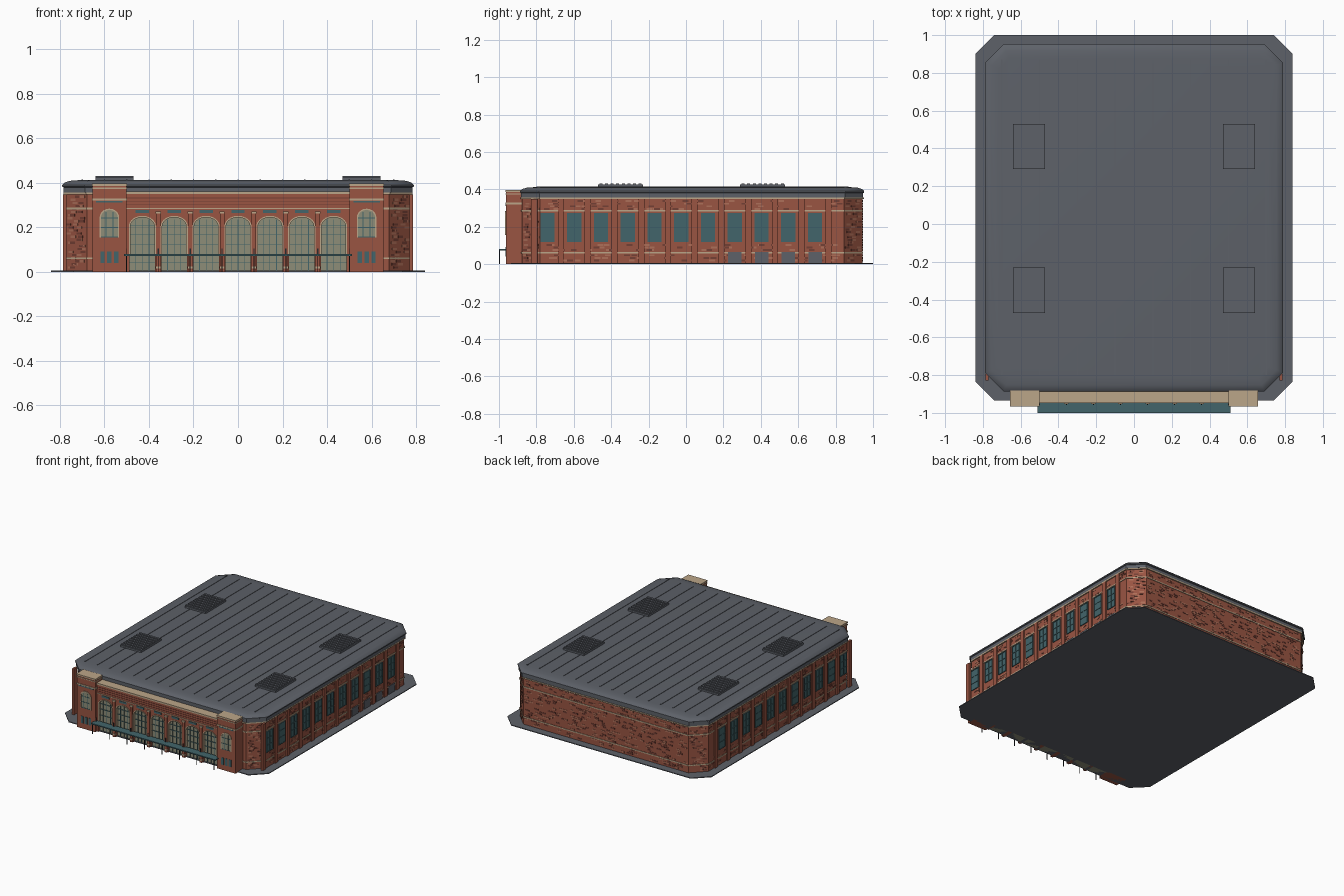
import bpy, bmesh, math, random
from mathutils import Matrix, Vector

random.seed(4)
if "Cube" in bpy.data.objects:
    bpy.data.objects.remove(bpy.data.objects["Cube"])


def material(name, rgb):
    m = bpy.data.materials.new(name)
    m.use_nodes = True
    m.diffuse_color = (*rgb, 1)
    m.node_tree.nodes["Principled BSDF"].inputs["Base Color"].default_value = (*rgb, 1)
    return m


BRICK = material("red brick", (0.32, 0.09, 0.055))
DARK_BRICK = material("dark brick", (0.17, 0.05, 0.035))
LIGHT_BRICK = material("light brick", (0.42, 0.16, 0.10))
STONE = material("tan stone", (0.50, 0.38, 0.25))
SLATE = material("slate grey", (0.11, 0.12, 0.14))
TEAL = material("teal metal", (0.055, 0.13, 0.145))
GLASS = material("pale glass", (0.27, 0.27, 0.19))
BLACK = material("dark iron", (0.02, 0.024, 0.028))


def finish(name, bm, mat, smooth=False):
    bmesh.ops.recalc_face_normals(bm, faces=bm.faces)
    me = bpy.data.meshes.new(name)
    bm.to_mesh(me)
    bm.free()
    me.materials.append(mat)
    ob = bpy.data.objects.new(name, me)
    bpy.context.collection.objects.link(ob)
    if smooth:
        bpy.ops.object.select_all(action="DESELECT")
        ob.select_set(True)
        bpy.context.view_layer.objects.active = ob
        bpy.ops.object.shade_smooth_by_angle(angle=math.radians(30))
    return ob


def boxes(name, mat, items):
    """Each item is (x0, x1, y0, y1, z0, z1)."""
    bm = bmesh.new()
    for x0, x1, y0, y1, z0, z1 in items:
        centre = Vector((x0 + x1, y0 + y1, z0 + z1)) / 2
        size = Matrix.Diagonal((x1 - x0, y1 - y0, z1 - z0, 1))
        bmesh.ops.create_cube(bm, size=1, matrix=Matrix.Translation(centre) @ size)
    return finish(name, bm, mat)


def octagon(hx, y0, y1, c):
    return [(-hx + c, y0), (hx - c, y0), (hx, y0 + c), (hx, y1 - c),
            (hx - c, y1), (-hx + c, y1), (-hx, y1 - c), (-hx, y0 + c)]


def loft(name, mat, hx, y0, y1, c, rings, smooth=False):
    """Stack octagons given as (inset, height)."""
    bm = bmesh.new()
    loops = [[bm.verts.new((x, y, z)) for x, y in octagon(hx - i, y0 + i, y1 - i, c - i * 0.59)]
             for i, z in rings]
    for a, b in zip(loops, loops[1:]):
        for k in range(8):
            bm.faces.new((a[k], a[(k + 1) % 8], b[(k + 1) % 8], b[k]))
    bm.faces.new(loops[0])
    bm.faces.new(loops[-1])
    return finish(name, bm, mat, smooth)


def extrude_front(name, mat, outlines, y0, y1):
    """Extrude front-facing outlines from y0 back to y1."""
    bm = bmesh.new()
    for pts in outlines:
        f = bm.faces.new([bm.verts.new((x, y0, z)) for x, z in pts])
        new = bmesh.ops.extrude_face_region(bm, geom=[f])["geom"]
        bmesh.ops.translate(bm, vec=(0, y1 - y0, 0),
                            verts=[v for v in new if isinstance(v, bmesh.types.BMVert)])
        f.normal_update()
    return finish(name, bm, mat)


def arch(c, w, spring, rise, n=10):
    """Arch points from right to left."""
    return [(c + w * math.cos(math.pi * k / n), spring + rise * math.sin(math.pi * k / n))
            for k in range(n + 1)]


def arch_band(c, w, z0, spring, rise, t):
    outer = arch(c, w + t, spring, rise + t)
    inner = arch(c, w, spring, rise)
    return ([(c + w + t, z0)] + outer + [(c - w - t, z0), (c - w, z0)]
            + inner[::-1] + [(c + w, z0)])


# Ground slab, main walls and stone courses
loft("ground_slab", SLATE, 0.84, -0.935, 1.0, 0.10, [(0, 0), (0, 0.006)])
WALL = (0.777, -0.878, 0.943, 0.098)
loft("main_walls", BRICK, *WALL, [(0, 0.006), (0, 0.36)])
for label, z in (("lower", 0.057), ("upper", 0.281)):
    loft(label + "_stone_course", STONE, *WALL, [(-0.004, z), (-0.004, z + 0.008)])
loft("stone_eaves_band", STONE, *WALL, [(-0.008, 0.348), (-0.008, 0.357)])

# Cornice and softly curved roof
loft("cornice", SLATE, 0.79, -0.887, 0.953, 0.10,
     [(0.006, 0.356), (0.006, 0.380), (0, 0.383), (0, 0.391)])
loft("roof", SLATE, 0.79, -0.887, 0.953, 0.10,
     [(0, 0.391), (0.012, 0.402), (0.035, 0.409), (0.075, 0.412)], True)
boxes("roof_seams", SLATE, [(x / 10 - 0.003, x / 10 + 0.003, -0.80, 0.87, 0.41, 0.415)
                            for x in range(-7, 8)])

# Rooftop vents with slats
vents, slats = [], []
for x in (-0.64, 0.47):
    for y in (-0.47, 0.29):
        vents.append((x, x + 0.17, y, y + 0.24, 0.41, 0.425))
        slats += [(x, x + 0.17, y + k * 0.03 + 0.007, y + k * 0.03 + 0.023, 0.425, 0.431)
                  for k in range(8)]
boxes("roof_vents", SLATE, vents)
boxes("roof_vent_slats", SLATE, slats)

# Scattered bricks on every wall
edges = octagon(*WALL)
for mat, name in ((DARK_BRICK, "dark_bricks"), (LIGHT_BRICK, "light_bricks")):
    bm = bmesh.new()
    for k in range(8):
        a, b = Vector(edges[k]), Vector(edges[(k + 1) % 8])
        d = (b - a).normalized()
        length = (b - a).length
        side = k in (2, 6)
        for row in range(24):
            z = 0.02 + row * 0.0138
            if k == 0 or (side and 0.105 < z < 0.29):
                continue
            for _ in range(max(1, int(length * 6))):
                p = a + d * random.uniform(0.02, length - 0.02)
                mtx = (Matrix.Translation((p.x, p.y, z))
                       @ Matrix.Rotation(math.atan2(d.y, d.x), 4, "Z")
                       @ Matrix.Diagonal((0.03, 0.004, 0.010, 1)))
                bmesh.ops.create_cube(bm, size=1, matrix=mtx)
    finish(name, bm, mat)

# Side windows, pilasters and loading doors
PITCH = 0.143
window_y = [-0.74 + PITCH * k for k in range(11)]
for s, label in ((1, "left"), (-1, "right")):
    def out(y0, y1, z0, z1, depth):
        xs = sorted((s * 0.77, s * (0.777 + depth)))
        return (*xs, y0, y1, z0, z1)
    boxes(label + "_windows", TEAL, [out(y - 0.038, y + 0.038, 0.12, 0.275, 0.003) for y in window_y])
    bars = [out(y + o - 0.002, y + o + 0.002, 0.12, 0.275, 0.006)
            for y in window_y for o in (-0.036, 0, 0.036)]
    bars += [out(y - 0.038, y + 0.038, z, z + 0.004, 0.006) for y in window_y for z in (0.12, 0.17, 0.22, 0.271)]
    boxes(label + "_window_bars", TEAL, bars)
    boxes(label + "_pilasters", BRICK, [out(y - 0.0885, y - 0.0545, 0.006, 0.348, 0.009)
                                        for y in window_y + [window_y[-1] + PITCH]])
boxes("loading_doors", SLATE, [(0.77, 0.783, y - 0.036, y + 0.036, 0.006, 0.066) for y in window_y[7:]])

# Front arcade of seven arched bays
BAY = 1.003 / 7
bays = [BAY * k for k in range(-3, 4)]
HALF, SPRING, RISE = 0.057, 0.205, 0.04
extrude_front("arcade_wall", BRICK,
              [[(c - BAY / 2, 0), (c - BAY / 2, 0.352), (c + BAY / 2, 0.352), (c + BAY / 2, 0),
                (c + HALF, 0)] + arch(c, HALF, SPRING, RISE) + [(c - HALF, 0)] for c in bays],
              -0.943, -0.87)
boxes("arcade_glass", GLASS, [(c - 0.06, c + 0.06, -0.927, -0.87, 0, 0.25) for c in bays])
extrude_front("arcade_trim", STONE, [arch_band(c, HALF - 0.003, 0.08, SPRING, RISE, 0.007) for c in bays],
              -0.947, -0.925)
bars = []
for c in bays:
    bars += [(c + o - 0.0015, c + o + 0.0015, -0.932, -0.925, 0.006, 0.236) for o in (-0.03, 0, 0.03)]
    bars += [(c - HALF, c + HALF, -0.932, -0.925, z, z + 0.003) for z in (0.04, 0.12, 0.165, 0.205)]
boxes("arcade_window_bars", TEAL, bars)
boxes("arcade_piers", BRICK, [(x - 0.010, x + 0.010, -0.952, -0.94, 0, 0.262)
                              for x in [BAY * (k - 2.5) for k in range(6)]])
boxes("pier_blocks", STONE, [(x - 0.012, x + 0.012, -0.954, -0.94, z, z + 0.010)
                             for x in [BAY * (k - 2.5) for k in range(6)] for z in (0.015, 0.262)])
boxes("arcade_panels", TEAL, [(c - 0.03, c + 0.03, -0.947, -0.94, 0.264, 0.279) for c in bays])
boxes("arcade_courses", STONE, [(-0.5, 0.5, -0.947, -0.94, 0.283, 0.288),
                                (-0.5, 0.5, -0.948, -0.87, 0.350, 0.362)])
boxes("arcade_brick_band", DARK_BRICK, [(-0.5, 0.5, -0.945, -0.94, z, z + 0.003) for z in (0.30, 0.315, 0.33)])

# Entrance canopy with posts and wall hangers
posts_x = [BAY * (k - 3.5) for k in range(8)]
boxes("canopy", TEAL, [(-0.512, 0.512, -1.0, -0.94, 0.072, 0.080)])
boxes("canopy_posts", BLACK, [(x - 0.002, x + 0.002, -0.999, -0.995, 0, 0.073) for x in posts_x])
boxes("canopy_hangers", BLACK, [(x - 0.003, x + 0.003, -0.957, -0.951, 0.08, 0.105) for x in posts_x])

# Corner towers
for s, label in ((1, "left"), (-1, "right")):
    c = s * 0.578
    boxes(label + "_tower", BRICK, [(c - 0.076, c + 0.076, -0.962, -0.86, 0, 0.388)])
    boxes(label + "_tower_stone", STONE,
          [(c - 0.079, c + 0.079, -0.966, -0.86, z, z + h)
           for z, h in ((0.320, 0.009), (0.372, 0.006), (0.386, 0.010))])
    boxes(label + "_tower_panel", TEAL, [(c - 0.06, c + 0.06, -0.965, -0.95, 0.311, 0.319)])
    extrude_front(label + "_tower_window", GLASS,
                  [[(c + 0.038, 0.155)] + arch(c, 0.038, 0.245, 0.033) + [(c - 0.038, 0.155)]],
                  -0.964, -0.95)
    extrude_front(label + "_tower_trim", STONE, [arch_band(c, 0.038, 0.155, 0.245, 0.033, 0.006)],
                  -0.967, -0.95)
    bars = [(c + o - 0.002, c + o + 0.002, -0.966, -0.95, 0.155, 0.268) for o in (-0.016, 0.016)]
    bars += [(c - 0.038, c + 0.038, -0.966, -0.95, z, z + 0.004) for z in (0.155, 0.198, 0.24)]
    boxes(label + "_tower_window_bars", TEAL, bars)
    boxes(label + "_tower_small_windows", TEAL,
          [(c + o - 0.010, c + o + 0.010, -0.965, -0.95, 0.04, 0.092) for o in (-0.031, 0, 0.031)])
